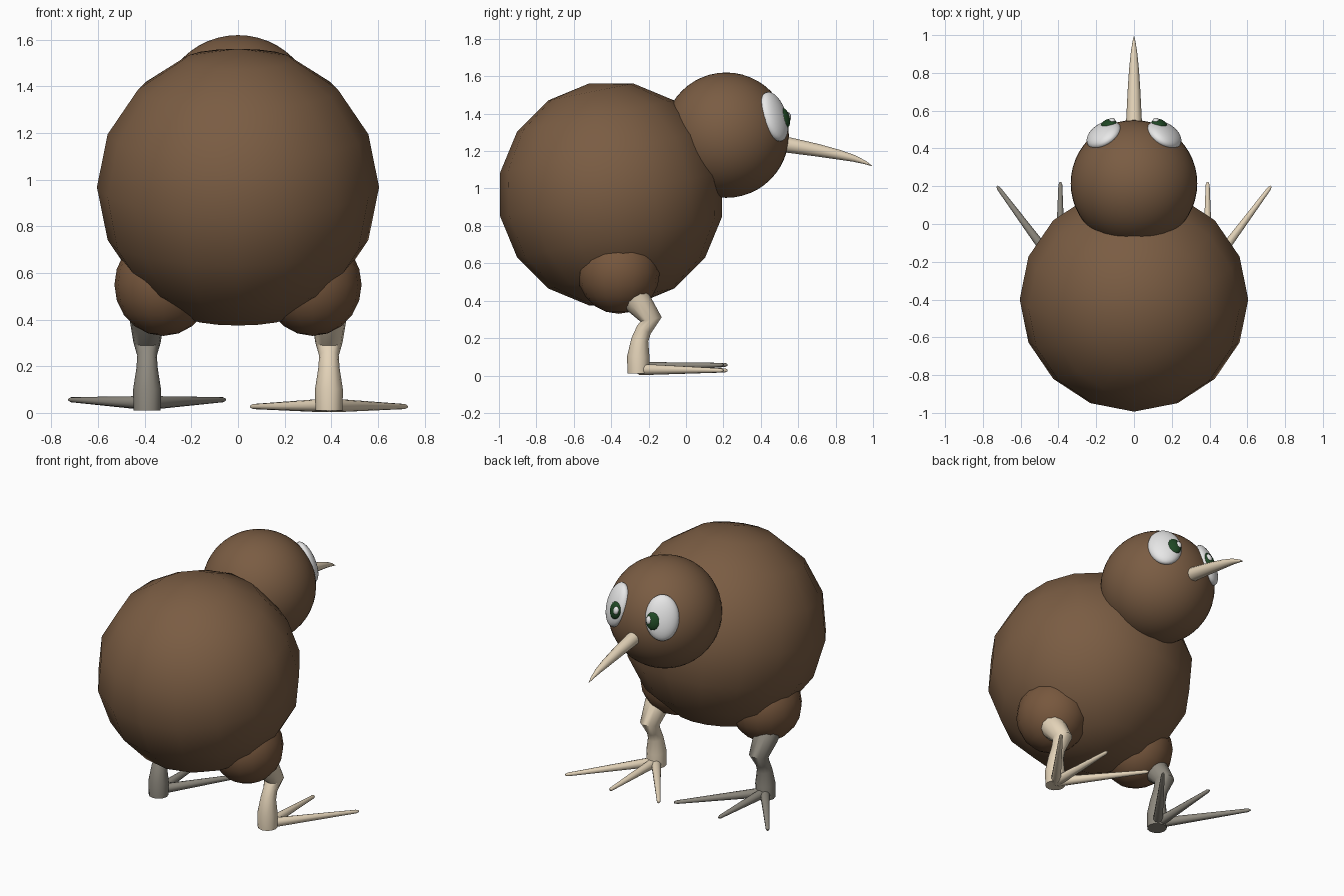
import bpy, bmesh, math
from mathutils import Vector, Matrix

if "Cube" in bpy.data.objects:
    bpy.data.objects.remove(bpy.data.objects["Cube"])


def material(name, rgb):
    m = bpy.data.materials.new(name)
    m.diffuse_color = (*rgb, 1)
    m.use_nodes = True
    m.node_tree.nodes["Principled BSDF"].inputs["Base Color"].default_value = m.diffuse_color
    return m


BROWN = material("feather_brown", (0.195, 0.108, 0.056))
THIGH = material("thigh_brown", (0.185, 0.096, 0.047))
CREAM = material("horn_cream", (0.77, 0.65, 0.48))
GREY = material("horn_grey", (0.27, 0.25, 0.21))
WHITE = material("eye_white", (0.86, 0.86, 0.86))
GREEN = material("iris_green", (0.014, 0.065, 0.018))


def finish(name, bm, mat, angle=180):
    bmesh.ops.recalc_face_normals(bm, faces=bm.faces)
    me = bpy.data.meshes.new(name)
    bm.to_mesh(me)
    bm.free()
    me.materials.append(mat)
    ob = bpy.data.objects.new(name, me)
    bpy.context.collection.objects.link(ob)
    bpy.ops.object.select_all(action="DESELECT")
    ob.select_set(True)
    bpy.context.view_layer.objects.active = ob
    bpy.ops.object.shade_smooth_by_angle(angle=math.radians(angle))
    return ob


def ellipsoid(name, centre, radii, mat, rot=Matrix(), seg=32, rings=16):
    bm = bmesh.new()
    bmesh.ops.create_uvsphere(bm, u_segments=seg, v_segments=rings, radius=1)
    bm.transform(Matrix.Translation(centre) @ rot @ Matrix.Diagonal((*radii, 1)))
    return finish(name, bm, mat)


def tube(name, points, radii, mat, seg=12):
    """Capped round tube through points, with a radius at each one."""
    bm = bmesh.new()
    pts = [Vector(p) for p in points]
    rings = []
    for i, p in enumerate(pts):
        t = (pts[min(i + 1, len(pts) - 1)] - pts[max(i - 1, 0)]).normalized()
        u = t.cross(Vector((1, 0, 0)) if abs(t.x) < 0.9 else Vector((0, 0, 1))).normalized()
        v = t.cross(u)
        rings.append([bm.verts.new(p + radii[i] * (u * math.cos(a) + v * math.sin(a)))
                      for a in (2 * math.pi * k / seg for k in range(seg))])
    for a, b in zip(rings, rings[1:]):
        for k in range(seg):
            n = (k + 1) % seg
            bm.faces.new((a[k], a[n], b[n], b[k]))
    bm.faces.new(rings[0])
    bm.faces.new(rings[-1])
    return finish(name, bm, mat, 50)


def facing(normal):
    """Rotation taking local z to normal, with local y kept upright."""
    n = Vector(normal).normalized()
    x = Vector((0, 0, 1)).cross(n).normalized()
    return Matrix((x, n.cross(x), n)).transposed().to_4x4()


# Round coarse body and smooth head
ellipsoid("body", (0, -0.4, 0.968), (0.605, 0.605, 0.605), BROWN,
          Matrix.Rotation(math.radians(11.25), 4, "X"), 16, 8)
ellipsoid("head", (0, 0.215, 1.285), (0.335, 0.335, 0.335), BROWN, Matrix(), 48, 24)

# Drooping beak
tube("beak", [(0, 0.5, 1.24), (0, 0.56, 1.23), (0, 0.7, 1.205), (0, 0.82, 1.18),
              (0, 0.9, 1.16), (0, 0.96, 1.138), (0, 0.995, 1.12)],
     [0.043, 0.041, 0.034, 0.026, 0.018, 0.009, 0.001], CREAM)

for side, s, horn, lift in (("right", 1, CREAM, 0), ("left", -1, GREY, 0.01)):
    # Eye, iris and highlight
    face = facing((s * 0.5, 0.8, 0.3))
    ellipsoid(side + "_eye", (s * 0.16, 0.471, 1.384), (0.1, 0.138, 0.05), WHITE, face)
    iris = facing((s * 0.4, 0.85, 0.25))
    ellipsoid(side + "_iris", (s * 0.135, 0.522, 1.376), (0.046, 0.058, 0.03), GREEN, iris, 24, 12)
    ellipsoid(side + "_highlight", (s * 0.118, 0.545, 1.385), (0.02, 0.026, 0.016), WHITE, iris, 16, 8)

    # Thigh and bent leg
    ellipsoid(side + "_thigh", (s * 0.32, -0.36, 0.55), (0.21, 0.22, 0.22), THIGH, Matrix(), 16, 10)
    x = s * 0.39
    tube(side + "_leg", [(x, -0.3, 0.455), (x, -0.255, 0.39), (x, -0.187, 0.3), (x, -0.225, 0.245),
                         (x, -0.247, 0.19), (x, -0.255, 0.1), (x, -0.255, 0.01)],
         [0.078, 0.073, 0.058, 0.042, 0.046, 0.06, 0.058], horn)

    # Three spread toes
    for label, tx, ty in (("outer", 0.335, 0.2), ("middle", 0, 0.222), ("inner", -0.335, 0.2)):
        base = Vector((x, -0.25, 0.032 + lift))
        tip = Vector((x + s * tx, ty, 0.027 + lift * 3))
        pts = [base, base.lerp(tip, 0.12), base.lerp(tip, 0.97), tip]
        tube(f"{side}_{label}_toe", pts, [0.028, 0.028, 0.011, 0.005], horn, 10)
